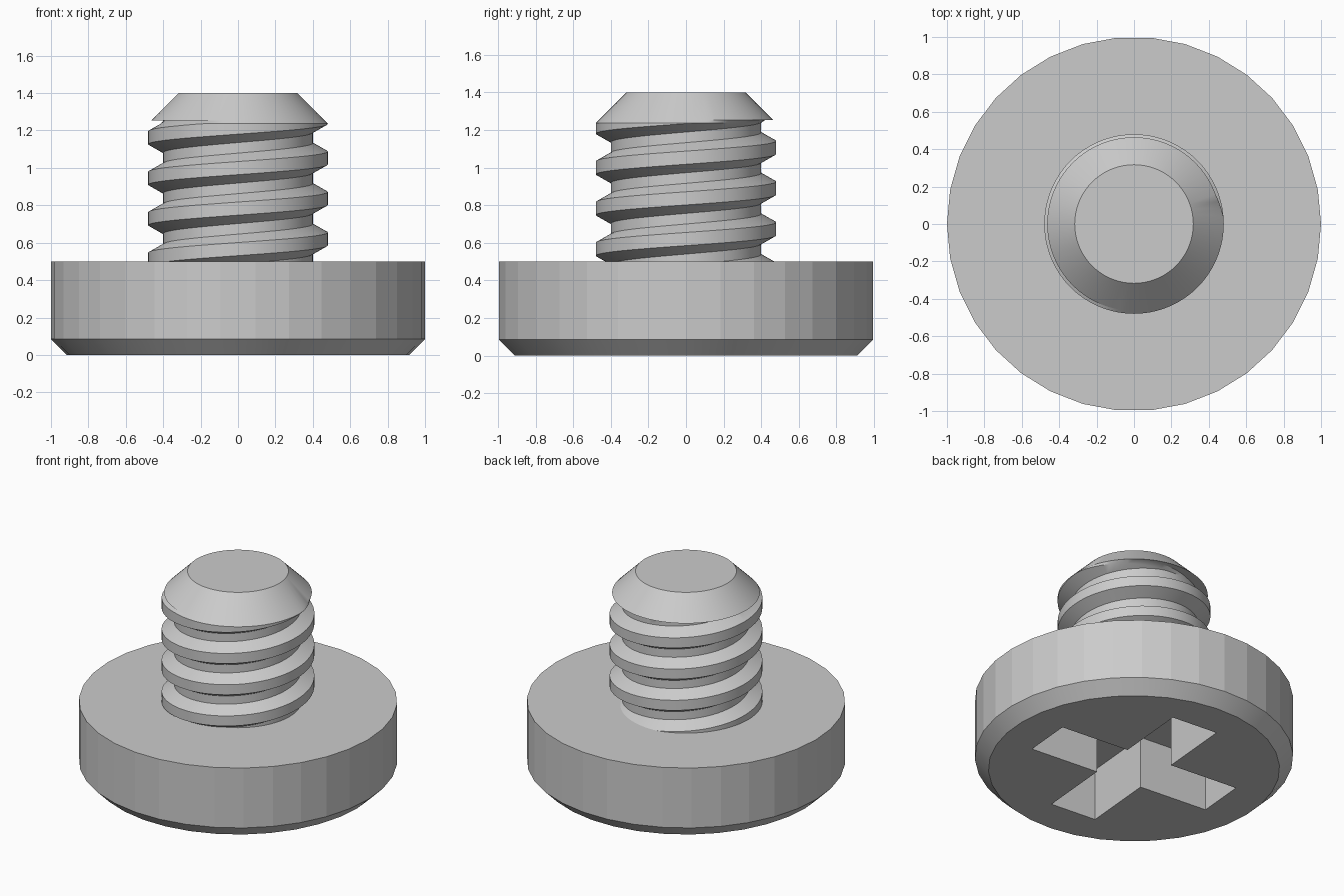
import bpy, bmesh, math

if "Cube" in bpy.data.objects:
    bpy.data.objects.remove(bpy.data.objects["Cube"])

steel = bpy.data.materials.new("grey_steel")
steel.diffuse_color = (0.6, 0.6, 0.6, 1)
steel.use_nodes = True
steel.node_tree.nodes["Principled BSDF"].inputs["Base Color"].default_value = steel.diffuse_color


def make_object(name, bm):
    bmesh.ops.remove_doubles(bm, verts=bm.verts, dist=0.0005)
    bmesh.ops.recalc_face_normals(bm, faces=bm.faces)
    mesh = bpy.data.meshes.new(name)
    bm.to_mesh(mesh)
    bm.free()
    obj = bpy.data.objects.new(name, mesh)
    bpy.context.collection.objects.link(obj)
    mesh.materials.append(steel)
    return obj


def activate(obj):
    bpy.ops.object.select_all(action='DESELECT')
    obj.select_set(True)
    bpy.context.view_layer.objects.active = obj


def ring(bm, count, z, radius):
    """Closed ring of vertices; radius is a function of the angle."""
    angles = [2 * math.pi * i / count for i in range(count)]
    return [bm.verts.new((radius(a) * math.cos(a), radius(a) * math.sin(a), z)) for a in angles]


def bridge(bm, low, high):
    n = len(low)
    for i in range(n):
        bm.faces.new((low[i], low[(i + 1) % n], high[(i + 1) % n], high[i]))


# Head: 34-sided disc with a chamfered lower rim
bm = bmesh.new()
rings = [ring(bm, 34, z, lambda a, r=r: r) for r, z in ((0.915, 0), (1.0, 0.085), (1.0, 0.5))]
bridge(bm, rings[0], rings[1])
bridge(bm, rings[1], rings[2])
bm.faces.new(rings[0][::-1])
bm.faces.new(rings[2])
head = make_object("head", bm)

# Cross-shaped driver recess, turned five degrees
REACH, HALF, DEPTH = 0.665, 0.167, 0.36
bm = bmesh.new()
outline = []
for quarter in range(4):
    turn = math.radians(90 * quarter - 5)
    for x, y in ((REACH, -HALF), (REACH, HALF), (HALF, HALF)):
        outline.append((x * math.cos(turn) - y * math.sin(turn),
                        x * math.sin(turn) + y * math.cos(turn)))
low = [bm.verts.new((x, y, -0.1)) for x, y in outline]
high = [bm.verts.new((x, y, DEPTH)) for x, y in outline]
bridge(bm, low, high)
bm.faces.new(low[::-1])
bm.faces.new(high)
cutter = make_object("recess_cutter", bm)
cutter.hide_render = True

activate(head)
cut = head.modifiers.new("recess", 'BOOLEAN')
cut.object = cutter
cut.operation = 'DIFFERENCE'
cut.solver = 'EXACT'
bpy.ops.object.modifier_apply(modifier=cut.name)
bpy.data.objects.remove(cutter)
bpy.ops.object.shade_smooth_by_angle(angle=math.radians(30))
for face in head.data.polygons:  # the upright wall is faceted
    if abs(face.normal.z) < 0.1:
        face.use_smooth = False

# Threaded shank: right-handed trapezoid thread following a helix
SEG, PITCH, CREST, FLANK = 72, 0.2165, 0.07, 0.045
ROOT_R, CREST_R, PHASE = 0.4, 0.48, 1.053
BOTTOM, THREAD_TOP, LEDGE, TIP = 0.49, 1.237, 1.253, 1.4
TIP_R, LEDGE_R = 0.317, 0.464


def thread_radius(angle, z):
    offset = z - PHASE - PITCH * angle / (2 * math.pi)
    offset = abs((offset + PITCH / 2) % PITCH - PITCH / 2)
    t = min(1, max(0, (offset - CREST / 2) / FLANK))
    return CREST_R + (ROOT_R - CREST_R) * t


bm = bmesh.new()
offsets = (-CREST / 2 - FLANK, -CREST / 2, CREST / 2, CREST / 2 + FLANK)
columns = []
for i in range(SEG + 1):
    a = 2 * math.pi * i / SEG
    column = []
    for turn in range(-5, 4):
        for off in offsets:
            z = PHASE + PITCH * (i / SEG + turn) + off
            z = min(THREAD_TOP, max(BOTTOM, z))
            r = thread_radius(a, z)
            column.append(bm.verts.new((r * math.cos(a), r * math.sin(a), z)))
    columns.append(column)
for c0, c1 in zip(columns, columns[1:]):
    for k in range(len(c0) - 1):
        bm.faces.new((c0[k], c1[k], c1[k + 1], c0[k + 1]))

# Conical tip with a small ledge above the last groove
tip = [ring(bm, SEG, THREAD_TOP, lambda a: thread_radius(a, THREAD_TOP)),
       ring(bm, SEG, LEDGE, lambda a: min(LEDGE_R, thread_radius(a, LEDGE))),
       ring(bm, SEG, LEDGE, lambda a: LEDGE_R),
       ring(bm, SEG, TIP, lambda a: TIP_R)]
for lower, upper in zip(tip, tip[1:]):
    bridge(bm, lower, upper)
bm.faces.new(tip[-1])
shank = make_object("threaded_shank", bm)
activate(shank)
bpy.ops.object.shade_smooth_by_angle(angle=math.radians(30))
